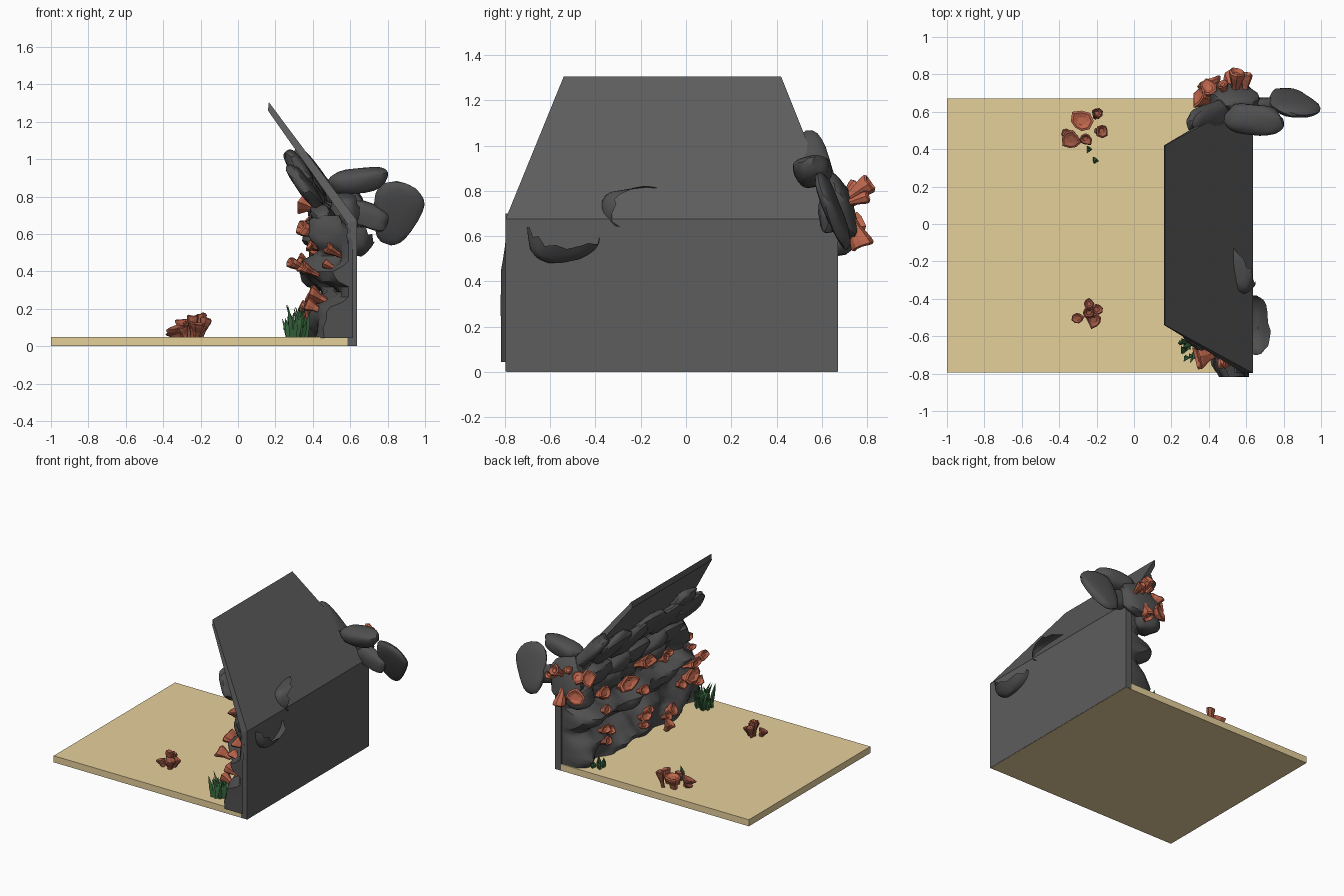
import bpy, bmesh, math, random
from mathutils import Vector, Euler, noise

random.seed(4)
cube = bpy.data.objects.get("Cube")
if cube:
    bpy.data.objects.remove(cube)


def material(name, r, g, b):
    m = bpy.data.materials.new(name)
    m.use_nodes = True
    m.diffuse_color = (r, g, b, 1)
    m.node_tree.nodes["Principled BSDF"].inputs["Base Color"].default_value = (r, g, b, 1)
    return m


SAND = material("sand", .79, .63, .33)
SLATE = material("slate_panel", .11, .11, .11)
ROCK = material("dark_rock", .08, .08, .082)
CORAL = material("orange_coral", .52, .135, .075)
RUST = material("rust_coral", .36, .10, .06)
GREEN = material("sea_grass", .05, .165, .06)


def finish(name, bm, mat, smooth=None):
    bmesh.ops.recalc_face_normals(bm, faces=bm.faces)
    me = bpy.data.meshes.new(name)
    bm.to_mesh(me)
    bm.free()
    ob = bpy.data.objects.new(name, me)
    bpy.context.collection.objects.link(ob)
    me.materials.append(mat)
    if smooth:
        bpy.ops.object.select_all(action='DESELECT')
        ob.select_set(True)
        bpy.context.view_layer.objects.active = ob
        bpy.ops.object.shade_smooth_by_angle(angle=math.radians(smooth))


def prism(name, profile, spans, mat):
    """Extrude an x-z profile along y; every point has its own y span."""
    bm = bmesh.new()
    ends = [[bm.verts.new((x, s[k], z)) for (x, z), s in zip(profile, spans)] for k in (0, 1)]
    bm.faces.new(ends[0])
    bm.faces.new(ends[1])
    n = len(profile)
    for i in range(n):
        j = (i + 1) % n
        bm.faces.new((ends[0][i], ends[0][j], ends[1][j], ends[1][i]))
    finish(name, bm, mat)


# Base slab and folded backdrop
full, inner, short = (-.797, .672), (-.793, .67), (-.54, .42)
prism("sand_floor", [(-1, 0), (.633, 0), (.633, .05), (-1, .05)], [inner] * 4, SAND)
prism("back_wall", [(.585, .002), (.635, .002), (.635, .675), (.585, .655)], [full] * 4, SLATE)
prism("overhang", [(.585, .655), (.635, .675), (.165, 1.305), (.16, 1.26)],
      [full, full, short, short], SLATE)

# Lumpy rock face covering the inner side of the wall
LEDGES = [(.04, .39), (.1, .37), (.2, .39), (.29, .46), (.36, .37), (.41, .35),
          (.48, .46), (.56, .40), (.63, .40), (.7, .46), (.78, .5)]


def ledge_x(z):
    for (z0, x0), (z1, x1) in zip(LEDGES, LEDGES[1:]):
        if z <= z1:
            t = max(0, (z - z0) / (z1 - z0))
            return x0 + (x1 - x0) * t * t * (3 - 2 * t)
    return LEDGES[-1][1]


def rock_surface(y, z):
    shift = .07 * noise.noise((0, y * 3, 4))
    bump = .09 * noise.noise((7, y * 4.5, z * 6)) + .025 * noise.noise((2, y * 12, z * 14))
    x = ledge_x(z + shift * min(1, max(0, z - .1) * 5)) + bump + .02
    # the face recedes toward the front end above its foot
    recede = max(0, min(1, (-.60 - y) / .16)) * max(0, min(1, (z - .2) / .12))
    return min(.55, x + .12 * recede)


bm = bmesh.new()
rows, cols = 24, 46
front, back = [], []
for i in range(rows + 1):
    z = .045 + .655 * i / rows
    front.append([])
    back.append([])
    for j in range(cols + 1):
        t = j / cols
        edge = -.02 * max(0, min(1, (.58 - z) * 8)) + .006 * noise.noise((z * 5, 3, 1))
        y = -.797 + edge + t * (1.457 - edge)
        rear = min(.615 if y < -.797 else .59, .58 - (z - .655) / 1.4)
        x = rock_surface(y, z)
        x += .04 * (max(0, .05 - t) / .05) ** 2 + .08 * (max(0, t - .94) / .06) ** 2
        front[-1].append(bm.verts.new((min(x, rear - .01), y, z)))
        back[-1].append(bm.verts.new((rear, y, z)))
for i in range(rows):
    for j in range(cols):
        for grid in (front, back):
            bm.faces.new((grid[i][j], grid[i + 1][j], grid[i + 1][j + 1], grid[i][j + 1]))
    for j in (0, cols):
        bm.faces.new((front[i][j], back[i][j], back[i + 1][j], front[i + 1][j]))
for i in (0, rows):
    for j in range(cols):
        bm.faces.new((front[i][j], front[i][j + 1], back[i][j + 1], back[i][j]))
finish("rock_face", bm, ROCK, 40)


def boulder(name, centre, radii, tilt=(0, 0, 0), rough=.2, flare=0, opening=None):
    """Blocky stone; tilt in degrees, flare widens the top, opening faces a broken-off side."""
    bm = bmesh.new()
    bmesh.ops.create_icosphere(bm, subdivisions=3, radius=1)
    if opening:
        side = Vector(opening).normalized()
        bmesh.ops.delete(bm, geom=[v for v in bm.verts if v.co.dot(side) > .15], context='VERTS')
    seed = Vector((random.uniform(0, 50), 0, 0))
    rot = Euler([math.radians(a) for a in tilt]).to_matrix()
    for v in bm.verts:
        p = Vector([math.copysign(abs(c) ** .75, c) for c in v.co])
        p *= 1 + rough * noise.noise(v.co * 1.5 + seed)
        p.x *= 1 + flare * p.z
        v.co = rot @ Vector([c * r for c, r in zip(p, radii)]) + Vector(centre)
    finish(name, bm, ROCK, 30)


# Stones hanging beneath the overhang, tilted along its slope
for i in range(5):
    y = -.50 + i * .215
    boulder("overhang_stone", (.365 + random.uniform(-.015, .015), y, .87 + random.uniform(-.02, .02)),
            (.04, .17, .13), (random.uniform(-25, 0), -36, random.uniform(-5, 5)))
    boulder("brow_stone", (.455, y + .06, .69 + random.uniform(-.03, .03)),
            (.06, .16, .075), (random.uniform(-20, 10), -30, 0))
boulder("tip_stone", (.325, -.42, .95), (.04, .11, .12), (0, -36, 0))

# Stone cluster wrapping round the far end
boulder("leaf_stone", (.845, .65, .71), (.125, .035, .175), (22, 18, 0), .1, .3)
boulder("long_stone", (.64, .56, .885), (.155, .08, .065), (10, -8, -5), .12, .1)
boulder("upper_stone", (.40, .575, .92), (.05, .065, .165), (15, -38, 0))
boulder("end_stone", (.53, .68, .73), (.14, .055, .14), (20, 20, 0))
boulder("bridge_stone", (.68, .63, .70), (.12, .045, .07), (0, 20, 0))
boulder("low_end_stone", (.45, .65, .60), (.10, .09, .09))
# Broken stones showing through the outer wall
boulder("outer_stone_low", (.63, -.54, .62), (.10, .165, .13), (10, 0, 0), .12, 0, (.4, .3, .85))
boulder("outer_stone_high", (.575, -.22, .72), (.085, .155, .10), (10, 0, 0), .12, 0, (.55, .75, -.2))


def coral(base, direction, r, length, mat=CORAL, squash=1):
    """Faceted flaring cup with a shallow mouth."""
    bm = bmesh.new()
    sides = 8
    turn = Vector(direction).to_track_quat('Z', 'Y')
    wob = [random.uniform(.8, 1.2) for _ in range(sides)]
    rings = []
    for rad, h in ((.4, 0), (.55, .4), (.95, .8), (1, .95), (.8, 1), (.4, .88)):
        ring = []
        for k, w in enumerate(wob):
            a = math.tau * k / sides
            p = Vector((math.cos(a) * rad * r * w, math.sin(a) * rad * r * w * squash,
                        h * length * (.8 + .2 * w)))
            ring.append(bm.verts.new(turn @ p + Vector(base)))
        rings.append(ring)
    for lo, hi in zip(rings, rings[1:]):
        for k in range(sides):
            n = (k + 1) % sides
            bm.faces.new((lo[k], lo[n], hi[n], hi[k]))
    bm.faces.new(rings[0])
    bm.faces.new(rings[-1])
    finish("coral_cup", bm, mat)


# Corals on the rock face: y, z, radius, squash
for y, z, r, sq in ((.42, .53, .07, .7), (.48, .45, .045, .8), (.36, .48, .04, .8),
                    (.10, .47, .095, .5), (.03, .43, .05, .8), (-.02, .60, .11, .45),
                    (-.37, .52, .075, .45), (-.30, .53, .045, .7), (-.52, .42, .085, .4),
                    (-.69, .40, .075, .4), (-.68, .50, .07, .45), (-.74, .43, .04, .6),
                    (-.64, .25, .09, .5), (-.70, .21, .05, .7), (-.52, .25, .045, .8),
                    (-.05, .19, .06, .6), (-.10, .22, .04, .8), (0, .15, .04, .8),
                    (-.33, .13, .055, .8), (-.27, .11, .045, .8),
                    (.40, .25, .055, .6), (.45, .20, .045, .8), (.33, .22, .04, .8)):
    lean = Vector((-1, random.uniform(-.4, .2), .5))
    coral((rock_surface(y, z) + .015, y, z - .02), lean, r, r * .8 + .045, squash=sq)
coral((.31, -.20, .05), (-.5, -.2, 1), .045, .07)

# Corals on the far end stones
for base, lean, r, length in (((.41, .66, .74), (-1, .4, .5), .062, .08),
                              ((.44, .69, .63), (-.5, 1, .2), .062, .09),
                              ((.42, .68, .71), (-.2, .6, .9), .05, .10),
                              ((.54, .69, .75), (.1, .9, .6), .04, .15),
                              ((.59, .69, .74), (.1, .9, .3), .03, .12),
                              ((.49, .69, .77), (-.2, .6, .6), .03, .09),
                              ((.52, .72, .69), (0, .4, -.9), .045, .15)):
    coral(base, lean, r, length)

# Coral clumps on the sand: x, y, radius, height, lean in x and y
for x, y, r, h, lx, ly, mat in ((-.28, .54, .06, .10, 0, .1, CORAL), (-.21, .57, .028, .13, .1, .2, RUST),
                                (-.20, .50, .036, .11, .3, 0, RUST), (-.32, .46, .05, .06, -.3, -.2, RUST),
                                (-.26, .47, .036, .09, 0, -.2, RUST), (-.34, .48, .028, .04, -.6, 0, RUST),
                                (-.24, -.45, .028, .09, 0, .3, RUST), (-.28, -.50, .032, .06, -.4, -.1, RUST),
                                (-.22, -.50, .042, .08, .1, -.2, RUST), (-.24, -.475, .03, .12, 0, 0, RUST),
                                (-.215, -.465, .028, .07, .3, .1, RUST)):
    coral((x, y, .045), (lx, ly, 1), r, h, mat)


def grass(name, x, y, spread, height, count):
    """Tuft of bent blades, each a tapering three-sided spike."""
    bm = bmesh.new()
    for _ in range(count):
        root = Vector((x + random.uniform(-1, 1) * spread, y + random.uniform(-1, 1) * spread, .045))
        lean = Vector((random.uniform(-.2, .2), random.uniform(-.3, .3), 1)) * height * random.uniform(.5, 1)
        mid = root + lean * .5
        tip = root + lean + Vector((lean.x, lean.y, 0)) * .4
        rings = [[bm.verts.new(c + Vector((math.cos(a), math.sin(a), 0)) * w)
                  for a in (0, math.tau / 3, math.tau * 2 / 3)] for c, w in ((root, .012), (mid, .016))]
        top = bm.verts.new(tip)
        for k in range(3):
            n = (k + 1) % 3
            bm.faces.new((rings[0][k], rings[0][n], rings[1][n], rings[1][k]))
            bm.faces.new((rings[1][k], rings[1][n], top))
    finish(name, bm, GREEN)


grass("grass_tuft_front", .315, -.66, .055, .18, 24)
grass("grass_tuft_back", .34, .56, .035, .10, 9)
grass("grass_sprig", -.235, .40, .012, .12, 3)
grass("grass_sprig_tip", -.21, .345, .012, .08, 3)
